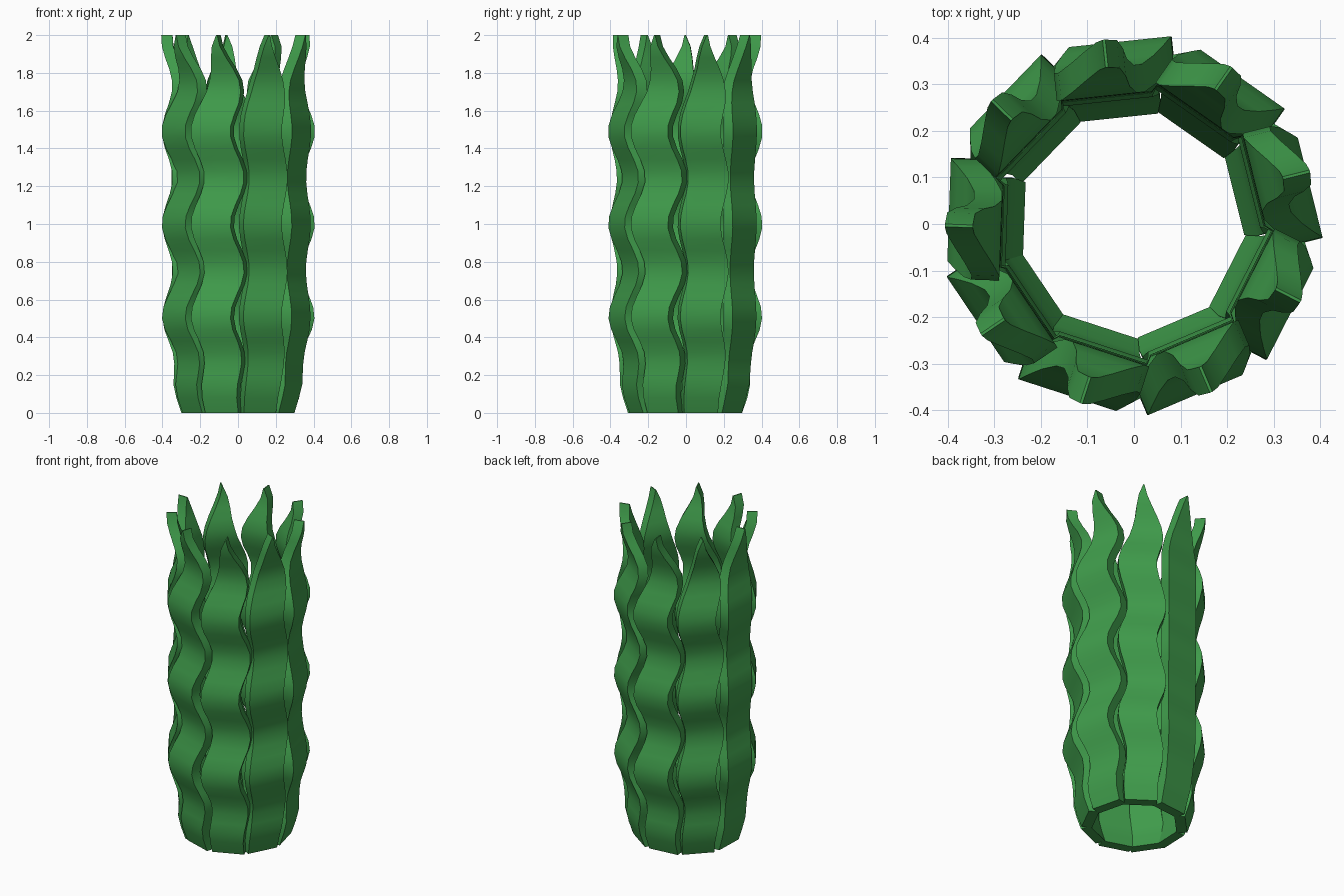
import bpy, bmesh, math
from mathutils import Vector

if "Cube" in bpy.data.objects:
    bpy.data.objects.remove(bpy.data.objects["Cube"])

mat = bpy.data.materials.new("leaf_green")
mat.diffuse_color = (0.05, 0.33, 0.07, 1)
mat.use_nodes = True
mat.node_tree.nodes["Principled BSDF"].inputs["Base Color"].default_value = mat.diffuse_color

def lerp(z, pts):
    for (a, u), (b, v) in zip(pts, pts[1:]):
        if z <= b:
            return u + (v - u) * (z - a) / (b - a)
    return pts[-1][1]

RADIUS = [(0, .29), (.15, .333), (.4, .362), (1.72, .366), (2, .372)]   # outer face
HALF = [(0, .092), (.15, .1), (.5, .11), (1.62, .11), (1.74, .088), (2, .003)]
THICK = 0.06
LEVELS = [0, .08, .15] + [.2 + .06 * i for i in range(31)]

def blade(name, angle):
    """Wavy upright blade with a pointed tip, facing outward at the given angle."""
    a = math.radians(angle)
    n = Vector((math.cos(a), math.sin(a), 0))
    t = Vector((-math.sin(a), math.cos(a), 0))
    bm = bmesh.new()
    rings = []
    for z in LEVELS:
        # ripple leans outward and sideways at the same time
        w = .029 * math.cos(2 * math.pi * (z - 1.49) / .49) * lerp(z, [(0, 0), (.4, 1), (2, 1)])
        r = lerp(z, RADIUS) + w
        shift = .01 - w + lerp(z, [(0, 0), (1.74, 0), (2, .035)])
        h = lerp(z, HALF)
        ring = []
        for dr, s in ((0, -1), (0, 1), (-THICK, 1), (-THICK, -1)):
            p = n * (r + dr) + t * (shift + s * h)
            ring.append(bm.verts.new((p.x - .006, p.y, z)))
        rings.append(ring)
    for lo, hi in zip(rings, rings[1:]):
        for i in range(4):
            j = (i + 1) % 4
            bm.faces.new((lo[i], lo[j], hi[j], hi[i]))
    bm.faces.new(rings[0][::-1])
    bm.faces.new(rings[-1])
    bmesh.ops.recalc_face_normals(bm, faces=bm.faces)
    me = bpy.data.meshes.new(name)
    bm.to_mesh(me)
    bm.free()
    me.materials.append(mat)
    ob = bpy.data.objects.new(name, me)
    bpy.context.collection.objects.link(ob)
    for o in bpy.context.selected_objects:
        o.select_set(False)
    ob.select_set(True)
    bpy.context.view_layer.objects.active = ob
    bpy.ops.object.shade_smooth_by_angle(angle=math.radians(30))

# Ring of nine blades
for i, ang in enumerate([14, 55, 96, 136, 178, 214, 252, 293, 333]):
    blade(f"leaf_blade_{i + 1}", ang)
